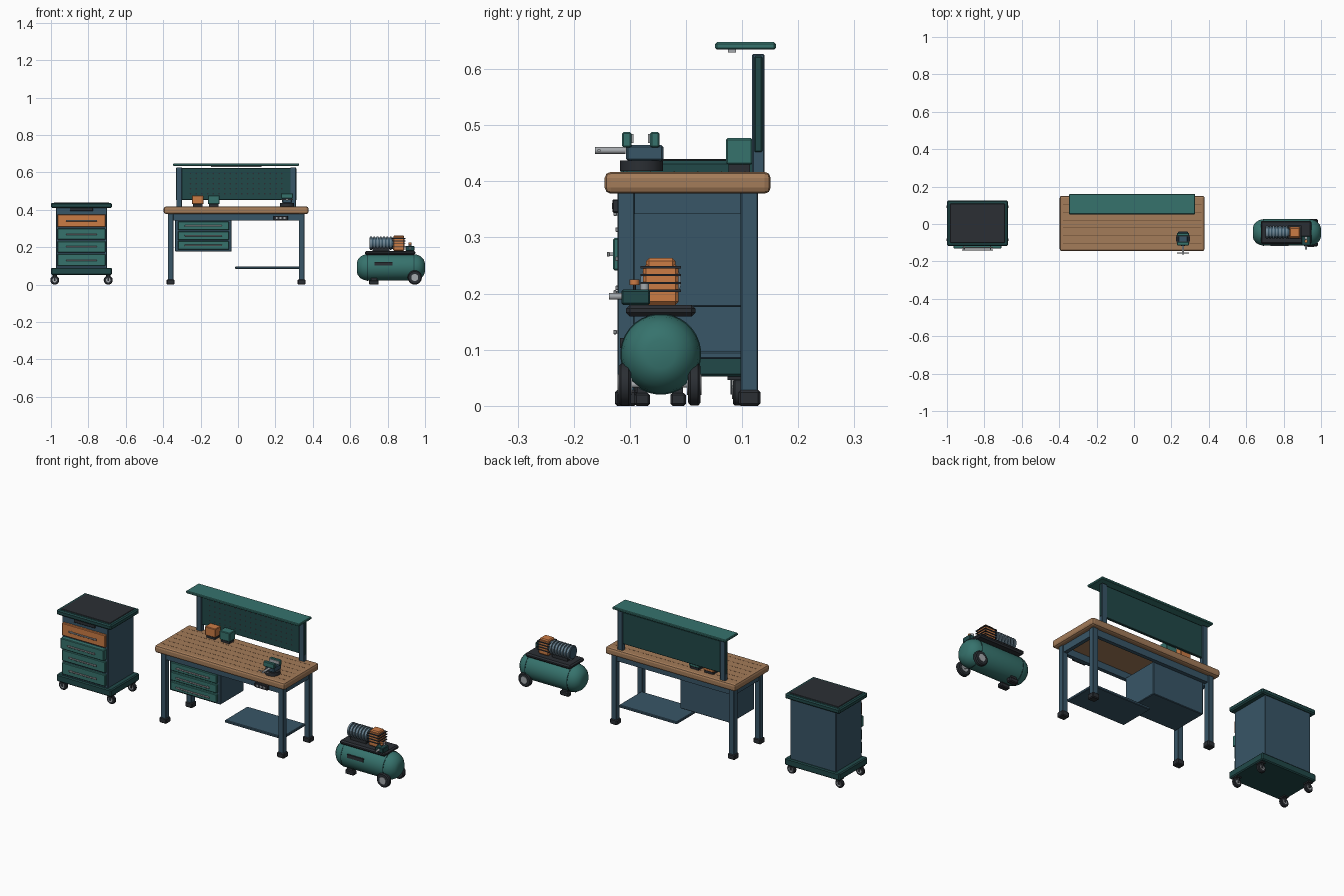
import bpy
import bmesh
import math

default = bpy.data.objects.get("Cube")
if default:
    bpy.data.objects.remove(default, do_unlink=True)


def material(name, red, green, blue):
    mat = bpy.data.materials.new(name)
    mat.use_nodes = True
    colour = (red, green, blue, 1)
    mat.diffuse_color = colour
    mat.node_tree.nodes["Principled BSDF"].inputs["Base Color"].default_value = colour
    return mat


teal = material("teal paint", .037, .17, .152)
dark_teal = material("dark teal paint", .015, .066, .066)
steel = material("blue steel paint", .04, .092, .135)
black = material("black rubber", .024, .028, .034)
orange = material("orange paint", .6, .2, .06)
wood = material("wood", .37, .2, .1)
wood_dark = material("wood seam", .13, .065, .03)
metal = material("bright metal", .38, .4, .42)
fin_grey = material("blue grey fins", .16, .24, .3)

round_parts = []


def finish(name, mat, bm):
    bmesh.ops.recalc_face_normals(bm, faces=bm.faces)
    mesh = bpy.data.meshes.new(name)
    bm.to_mesh(mesh)
    bm.free()
    mesh.materials.append(mat)
    obj = bpy.data.objects.new(name, mesh)
    bpy.context.collection.objects.link(obj)
    return obj


def box(name, mat, xs, ys, zs, bevel=0.0, segments=1):
    """Box from (low, high) ranges, optionally chamfered."""
    bm = bmesh.new()
    bmesh.ops.create_cube(bm, size=1)
    for v in bm.verts:
        for i, (low, high) in enumerate((xs, ys, zs)):
            v.co[i] = high if v.co[i] > 0 else low
    if bevel:
        bmesh.ops.bevel(bm, geom=bm.edges[:], offset=bevel, segments=segments,
                        profile=0.5, affect="EDGES")
    return finish(name, mat, bm)


def lathe(name, mat, axis, centre, profile, sides=24):
    """Revolve (offset, radius) pairs around an axis through centre."""
    bm = bmesh.new()
    rings = []
    for offset, radius in profile:
        ring = []
        for i in range(sides):
            angle = math.tau * (i + 0.5) / sides
            a, b = radius * math.cos(angle), radius * math.sin(angle)
            local = {"x": (offset, a, b), "y": (a, offset, b), "z": (a, b, offset)}[axis]
            ring.append(bm.verts.new([c + d for c, d in zip(centre, local)]))
        rings.append(ring)
    for low, high in zip(rings, rings[1:]):
        for i in range(sides):
            j = (i + 1) % sides
            bm.faces.new((low[i], low[j], high[j], high[i]))
    bm.faces.new(rings[0])
    bm.faces.new(rings[-1])
    obj = finish(name, mat, bm)
    round_parts.append(obj)
    return obj


def rod(name, mat, axis, centre, radius, length, sides=16):
    half = length / 2
    return lathe(name, mat, axis, centre, [(-half, radius), (half, radius)], sides)


def wheel(name, centre, radius, width):
    half, edge = width / 2, radius * 0.86
    lathe(name + "_tyre", black, "y", centre,
          [(-half, edge), (-half * .6, radius), (half * .6, radius), (half, edge)])
    rod(name + "_hub", metal, "y", centre, radius * 0.5, width + .004)


def around(centre, half):
    return centre - half, centre + half


def drawer(name, mat, xs, front, back, zs, handle_half):
    """Drawer front with a bar handle on two standoffs."""
    box(name + "_front", mat, xs, (front, back), zs, .003)
    mid_x, mid_z = sum(xs) / 2, sum(zs) / 2
    box(name + "_handle", metal, around(mid_x, handle_half),
        (front - .011, front - .006), around(mid_z, .004), .001)
    for side in (-1, 1):
        box(name + "_standoff", metal, around(mid_x + side * handle_half * .85, .003),
            (front - .007, front), around(mid_z, .003))


# Tool cart: shell, base, tray top and mat
cart_x, cart_y = -.837, .004
box("cart_body", steel, around(cart_x, .137), (-.105, .115), (.07, .415), .003)
box("cart_base", dark_teal, around(cart_x, .163), around(cart_y, .121), (.052, .09), .005)
box("cart_top", dark_teal, around(cart_x, .163), around(cart_y, .121), (.41, .437), .006)
box("cart_mat", black, around(cart_x, .146), around(cart_y, .105), (.43, .44), .002)
box("cart_latch", black, around(cart_x, .062), (-.112, -.1), (.393, .412), .002)
cart_rows = [(.1, .163), (.172, .232), (.241, .299), (.308, .376)]
for i, zs in enumerate(cart_rows):
    pulled = .012 if i == 2 else 0
    drawer("cart_drawer", orange if i == 3 else teal, around(cart_x, .129),
           -.118 - pulled, -.1, zs, .083)
for sx in (-1, 1):
    for sy in (-1, 1):
        x, y = cart_x + sx * .143, cart_y + sy * .088
        wheel("caster", (x, y, .024), .024, .016)
        box("caster_plate", black, around(x, .013), around(y, .018), (.046, .054))
        for side in (-1, 1):
            box("caster_fork", black, around(x, .005), around(y + side * .011, .002), (.02, .05))

# Workbench: top with plank seams
mid_x = -.01
box("bench_top", wood, around(mid_x, .387), (-.145, .151), (.378, .417), .011, 2)
for i in range(6):
    y = -.105 + i * .042
    box("plank_seam", wood_dark, around(mid_x, .37), around(y, .001), (.416, .4174))

# Legs, feet and apron rails
for sx in (-1, 1):
    for y in (-.107, .113):
        x = mid_x + sx * .35
        box("bench_leg", steel, around(x, .015), around(y, .0155), (.02, .38), .002)
        box("bench_foot", black, around(x, .021), around(y, .0195), (0, .028), .004)
    box("side_rail", steel, around(mid_x + sx * .35, .01), (-.1, .11), (.342, .38))
for y in (-.108, .113):
    box("long_rail", steel, around(mid_x, .345), around(y, .01), (.343, .38))
box("power_strip", black, (.19, .267), (-.131, -.117), (.344, .368), .002)
for i in range(3):
    box("power_socket", metal, around(.207 + i * .021, .005), (-.132, -.13), around(.356, .005))

# Lower shelf and hanging drawer cabinet
box("lower_shelf", steel, (-.015, .33), (-.092, .1), (.083, .097), .003)
box("bench_cabinet", steel, (-.336, -.034), (-.1, .1), (.176, .35), .003)
for i in range(3):
    low = .187 + i * .052
    drawer("bench_drawer", teal, (-.322, -.048), -.115, -.098, (low, low + .046), .1)

# Back panel with peg holes, posts, upper shelf and lamp
for sx in (-1, 1):
    box("panel_post", steel, around(mid_x + sx * .305, .015), (.118, .14), (.41, .627), .002)
box("peg_panel", dark_teal, around(mid_x, .322), (.122, .136), (.452, .623), .002)
holes = bmesh.new()
columns, rows, gap = 17, 5, .0305
for i in range(columns):
    for j in range(rows):
        x, z = mid_x + (i - columns // 2) * gap, .54 + (j - rows // 2) * .027
        ring = [holes.verts.new((x + .0045 * math.cos(k * math.tau / 8), .1212,
                                 z + .0045 * math.sin(k * math.tau / 8))) for k in range(8)]
        holes.faces.new(ring)
finish("peg_holes", black, holes)
box("upper_shelf", teal, around(mid_x, .337), (.052, .16), (.635, .648), .003)
box("lamp_strip", metal, around(mid_x, .135), (.075, .089), (.63, .636))

# Parts bins
for x, mat in ((-.216, orange), (-.13, teal)):
    box("parts_bin", mat, around(x, .031), (.071, .119), (.43, .477), .003)
    box("bin_foot", black, around(x, .025), (.076, .114), (.416, .431))

# Bench vise
vise_x = .262
rod("vise_base", black, "z", (vise_x, -.079, .428), .039, .019)
box("vise_body", steel, around(vise_x, .026), (-.107, -.04), (.436, .465), .004)
for low, plate in ((-.114, -.096), (-.064, -.066)):
    box("vise_jaw", teal, around(vise_x, .032), (low, low + .017), (.46, .488), .003)
    box("jaw_plate", metal, around(vise_x, .029), around(plate, .002), (.468, .484))
rod("vise_screw", metal, "y", (vise_x, -.135, .455), .006, .055)
rod("vise_handle", metal, "x", (vise_x, -.155, .455), .003, .062, 8)

# Compressor tank with domed ends and weld bands
tank = (.817, -.045, .092)
dome = [(.182, .026), (.176, .042), (.163, .057), (.146, .067), (.125, .071)]
lathe("tank", teal, "x", tank, [(-o, r) for o, r in dome] + dome[::-1], 32)
for sx in (-1, 1):
    rod("tank_band", dark_teal, "x", (tank[0] + sx * .125, tank[1], tank[2]), .0722, .005, 32)
box("tank_label", black, (.73, .827), (-.1172, -.108), (.103, .121))
box("saddle_plate", black, (.678, .948), (-.107, .017), (.159, .18), .007)

# Compressor feet, wheels and axle
for y in (-.078, -.014):
    box("tank_foot", black, (.7, .752), around(y, .014), (0, .023), .004)
    box("foot_bracket", black, (.71, .742), around(y, .009), (.02, .045))
for y in (-.109, .015):
    wheel("tank_wheel", (.945, y, .038), .038, .022)
rod("axle", metal, "y", (.945, -.047, .038), .006, .12, 12)

# Motor with cooling fins
motor_y, motor_z = -.045, .222
rod("motor", steel, "x", (.768, motor_y, motor_z), .031, .132)
for i in range(7):
    rod("motor_fin", fin_grey, "x", (.711 + i * .0175, motor_y, motor_z), .037, .009)
box("motor_mount", black, (.72, .81), (-.07, -.02), (.175, .2))

# Pump with dark fins
box("pump_block", orange, (.828, .89), (-.077, -.013), (.18, .252), .006)
box("pump_head", orange, (.831, .887), (-.071, -.019), (.242, .263), .005)
for z in (.205, .219, .233, .247):
    box("pump_fin", black, (.823, .895), (-.081, -.009), around(z, .002))

# Regulator, knob, gauge and outlet
box("regulator", dark_teal, (.895, .943), (-.115, -.064), (.18, .207), .003)
rod("outlet", metal, "y", (.919, -.125, .195), .006, .025)
rod("knob_stem", black, "z", (.92, -.092, .21), .003, .012, 8)
rod("knob", orange, "z", (.92, -.092, .22), .009, .01)
rod("gauge", metal, "z", (.92, -.074, .212), .008, .012)

bpy.ops.object.select_all(action="DESELECT")
for obj in round_parts:
    obj.select_set(True)
bpy.context.view_layer.objects.active = round_parts[0]
bpy.ops.object.shade_smooth_by_angle(angle=math.radians(32))
